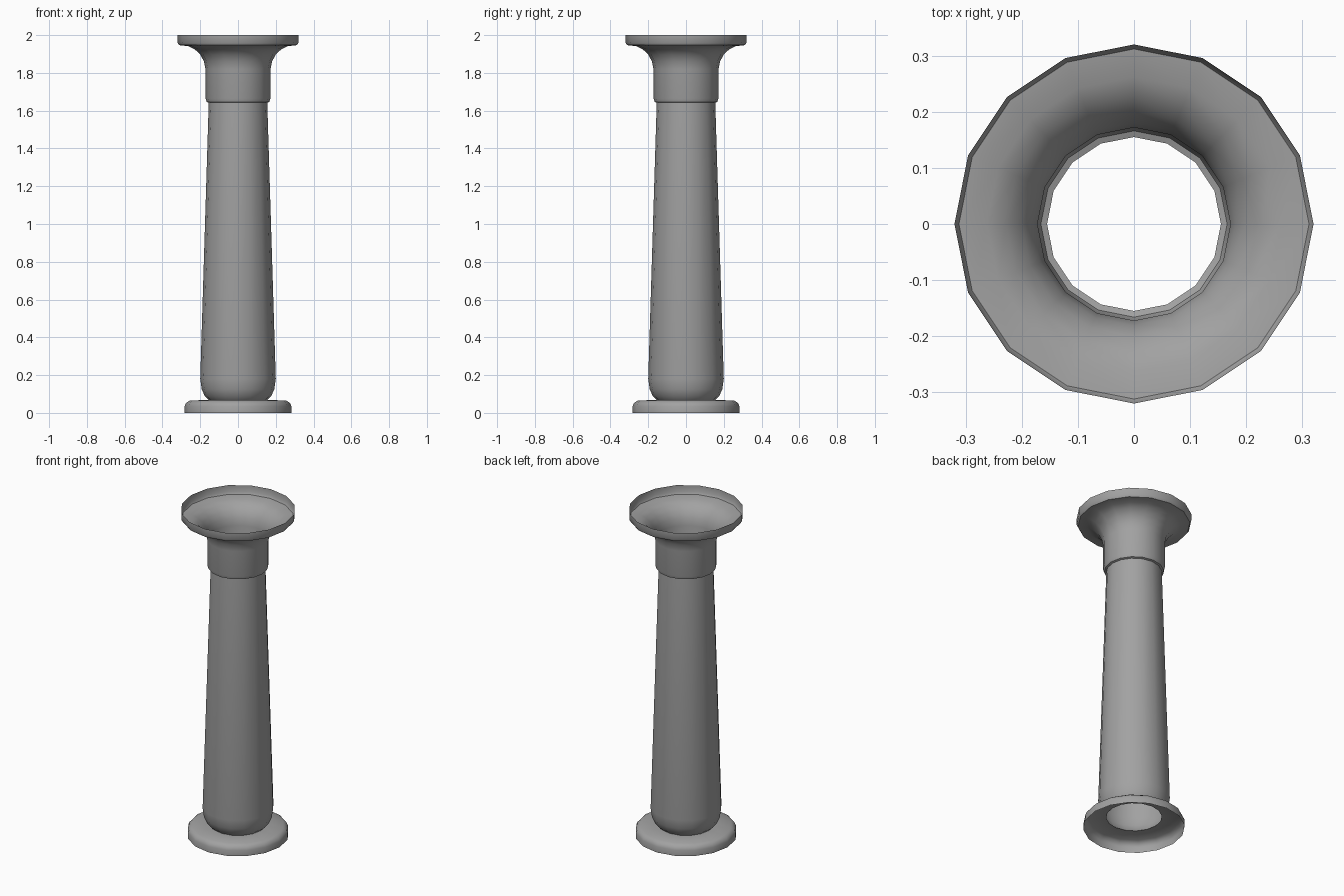
import bpy
import bmesh
from math import cos, sin, pi, radians

SIDES = 16

cube = bpy.data.objects.get("Cube")
if cube:
    bpy.data.objects.remove(cube, do_unlink=True)

stone = bpy.data.materials.new("grey stone")
stone.use_nodes = True
colour = (0.36, 0.36, 0.36, 1)
stone.diffuse_color = colour
stone.node_tree.nodes["Principled BSDF"].inputs["Base Color"].default_value = colour


def turned_part(name, profile):
    """Open shell turned around the z axis from (radius, height) points, bottom to top."""
    bm = bmesh.new()
    rings = [[bm.verts.new((r * cos(2 * pi * i / SIDES), r * sin(2 * pi * i / SIDES), z))
              for i in range(SIDES)] for r, z in profile]
    for low, high in zip(rings, rings[1:]):
        for i in range(SIDES):
            j = (i + 1) % SIDES
            bm.faces.new((low[i], low[j], high[j], high[i]))
    mesh = bpy.data.meshes.new(name)
    bm.to_mesh(mesh)
    bm.free()
    mesh.materials.append(stone)
    obj = bpy.data.objects.new(name, mesh)
    bpy.context.collection.objects.link(obj)
    bpy.ops.object.select_all(action="DESELECT")
    obj.select_set(True)
    bpy.context.view_layer.objects.active = obj
    bpy.ops.object.shade_smooth_by_angle(angle=radians(50))
    return obj


# Hollow foot ring
turned_part("base", [(0.283, 0), (0.283, 0.035), (0.275, 0.053), (0.255, 0.066), (0.155, 0.068)])

# Tapering tube with a rounded lower end
turned_part("shaft", [(0.155, 0.068), (0.175, 0.087), (0.192, 0.125), (0.2, 0.18), (0.155, 1.642)])

# Collar that flares into an open dish
turned_part("capital", [(0.155, 1.642), (0.166, 1.646), (0.172, 1.665), (0.172, 1.82),
                        (0.181, 1.862), (0.2, 1.897), (0.228, 1.924), (0.262, 1.941),
                        (0.312, 1.947), (0.32, 1.96), (0.32, 2)])
